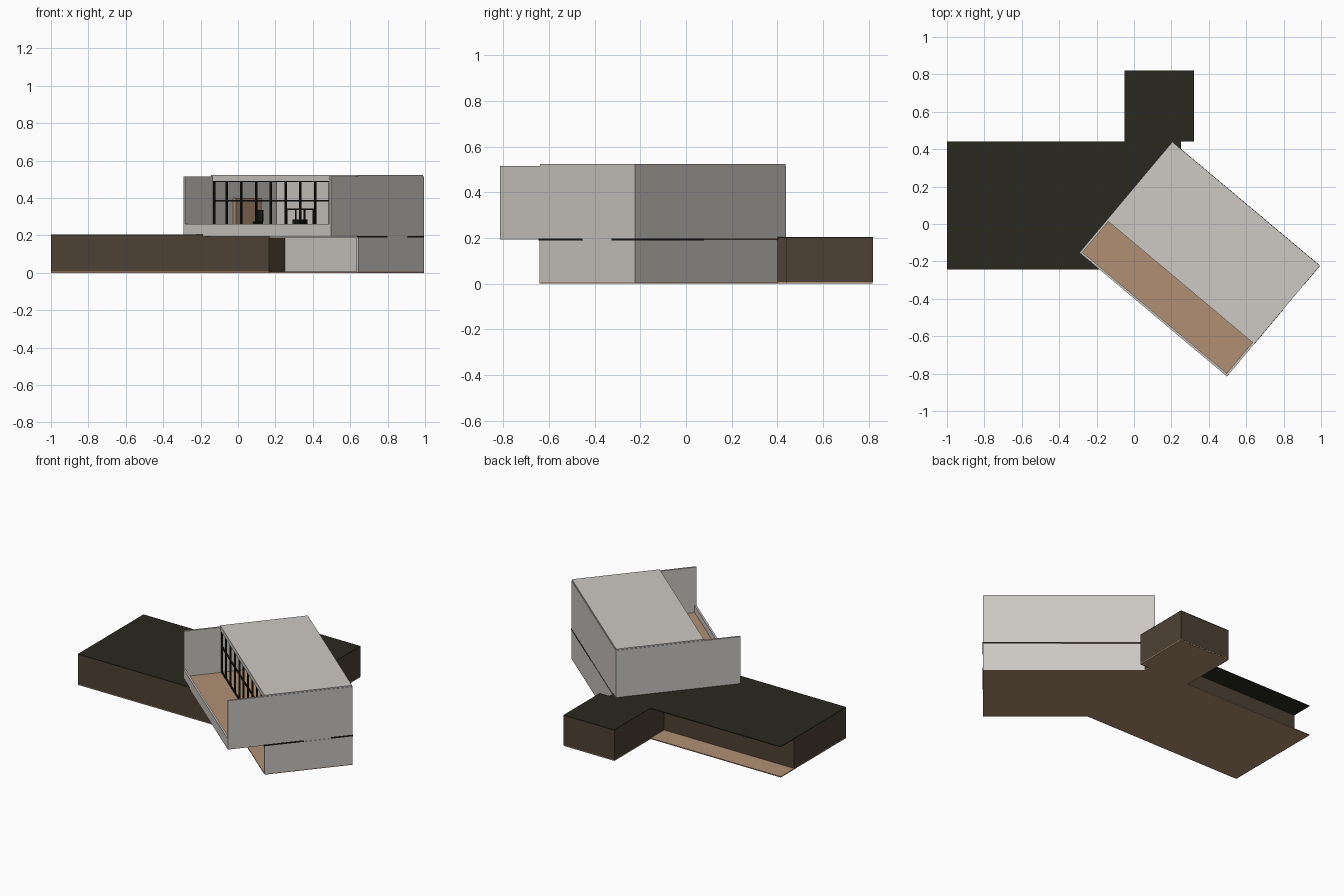
import bpy, bmesh, math
from mathutils import Matrix, Vector

if "Cube" in bpy.data.objects:
    bpy.data.objects.remove(bpy.data.objects["Cube"])


def mat(name, rgb):
    m = bpy.data.materials.new(name)
    m.diffuse_color = (*rgb, 1)
    m.use_nodes = True
    m.node_tree.nodes["Principled BSDF"].inputs["Base Color"].default_value = m.diffuse_color
    return m


GREY = mat("pale_concrete", (0.61, 0.58, 0.545))
TAN = mat("tan_deck", (0.44, 0.28, 0.175))
BROWN = mat("brown_cladding", (0.076, 0.053, 0.034))
ROOF = mat("dark_roof", (0.022, 0.022, 0.013))
BLACK = mat("black_frame", (0.008, 0.008, 0.007))

# The upper block is turned 40 degrees; u runs along it, v runs to its back
L, W, DEPTH = 1.03, 0.773, 0.227
TURN = Matrix.Translation((-0.292, -0.153, 0)) @ Matrix.Rotation(math.radians(-40), 4, 'Z')


def prism(name, pts, z0, z1, material, turned=False):
    """Extrude a flat outline from z0 to z1."""
    bm = bmesh.new()
    face = bm.faces.new([bm.verts.new((x, y, z0)) for x, y in pts])
    top = bmesh.ops.extrude_face_region(bm, geom=[face])["geom"]
    bmesh.ops.translate(bm, vec=Vector((0, 0, z1 - z0)),
                        verts=[e for e in top if isinstance(e, bmesh.types.BMVert)])
    bmesh.ops.recalc_face_normals(bm, faces=bm.faces)
    if turned:
        bm.transform(TURN)
    me = bpy.data.meshes.new(name)
    bm.to_mesh(me)
    bm.free()
    me.materials.append(material)
    ob = bpy.data.objects.new(name, me)
    bpy.context.collection.objects.link(ob)
    return ob


def box(name, x0, x1, y0, y1, z0, z1, material, turned=False):
    return prism(name, [(x0, y0), (x1, y0), (x1, y1), (x0, y1)], z0, z1, material, turned)


def tbox(name, *args):
    return box(name, *args, turned=True)


# Tan ground slabs
FLOOR = 0.006
box("long_wing_floor", -1, 0.25, -0.24, 0.44, 0, FLOOR, TAN)
box("rear_room_floor", -0.05, 0.32, 0.44, 0.818, 0, FLOOR, TAN)
tbox("turned_wing_floor", 0, L, DEPTH, W, 0, FLOOR, TAN)

# Long low wing with a porch along its back, and the rear room
prism("long_wing_walls", [(-1, -0.241), (0.165, -0.241), (0.25, -0.14), (0.25, 0.44),
                          (-0.05, 0.44), (-0.05, 0.30), (-1, 0.30)], FLOOR, 0.2, BROWN)
prism("long_wing_roof", [(-1, -0.242), (0.165, -0.242), (0.25, -0.14), (0.25, 0.442),
                         (-1, 0.442)], 0.2, 0.205, ROOF)
box("rear_room_walls", -0.05, 0.32, 0.44, 0.819, FLOOR, 0.2, BROWN)
box("rear_room_roof", -0.05, 0.32, 0.442, 0.82, 0.2, 0.205, ROOF)

# Ground floor of the turned block, set back behind an open front
tbox("lower_room", 0, L, DEPTH + 0.133, W, FLOOR, 0.189, GREY)
tbox("lower_side_wall", L - 0.012, L, DEPTH, DEPTH + 0.133, FLOOR, 0.189, GREY)
tbox("shadow_gap_core", 0.02, L - 0.002, DEPTH + 0.004, W - 0.002, 0.186, 0.198, GREY)

# Thin dark slots between the two floors
for i, (v0, v1) in enumerate(((0.222, 0.47), (0.64, W))):
    tbox(f"side_slot_{i}", L - 0.004, L + 0.001, v0, v1, 0.188, 0.198, BLACK)
tbox("back_slot", 0.56, L, W - 0.004, W + 0.001, 0.188, 0.198, BLACK)
tbox("back_slot_trim", 0.05, 0.56, W - 0.004, W + 0.001, 0.190, 0.197, BROWN)

# Upper floor: slab, deck, walls, parapet, roof
T = 0.012
tbox("upper_slab", 0, L, 0, W, 0.193, 0.21, GREY)
tbox("upper_deck", T, L - T, T, W - T, 0.21, 0.216, TAN)
tbox("upper_left_wall", 0, T, 0, W, 0.21, 0.515, GREY)
tbox("upper_right_wall", L - T, L, 0, W, 0.21, 0.515, GREY)
tbox("upper_back_wall", T, L - T, W - T, W, 0.21, 0.515, GREY)
tbox("terrace_parapet", T, L - T, 0, T, 0.21, 0.262, GREY)
tbox("upper_roof", 0.003, L - 0.003, DEPTH, W - 0.003, 0.492, 0.523, GREY)

# Open window grid facing the terrace
F0, F1 = DEPTH + 0.004, DEPTH + 0.014
for i in range(11):
    u = min(max(i * L / 10, T + 0.005), L - T - 0.005)
    tbox(f"window_post_{i}", u - 0.0045, u + 0.0045, F0, F1, 0.216, 0.492, BLACK)
for i, z in enumerate((0.219, 0.385, 0.489)):
    tbox(f"window_rail_{i}", T, L - T, F0, F1, z - 0.003, z + 0.003, BLACK)

# Furniture: wood panel on the left wall, a table, a seat
tbox("wood_panel", T, T + 0.02, 0.40, 0.61, 0.216, 0.40, TAN)
tbox("table_top", 0.33, 0.46, 0.46, 0.54, 0.337, 0.343, BLACK)
for i, u in enumerate((0.33, 0.454)):
    for j, v in enumerate((0.46, 0.534)):
        tbox(f"table_leg_{i}_{j}", u, u + 0.006, v, v + 0.006, 0.216, 0.337, BLACK)
tbox("bench", 0.36, 0.43, 0.48, 0.52, 0.262, 0.285, BLACK)
tbox("seat", 0.05, 0.085, 0.52, 0.56, 0.216, 0.275, BLACK)
tbox("seat_back", 0.05, 0.085, 0.555, 0.563, 0.275, 0.335, BLACK)
